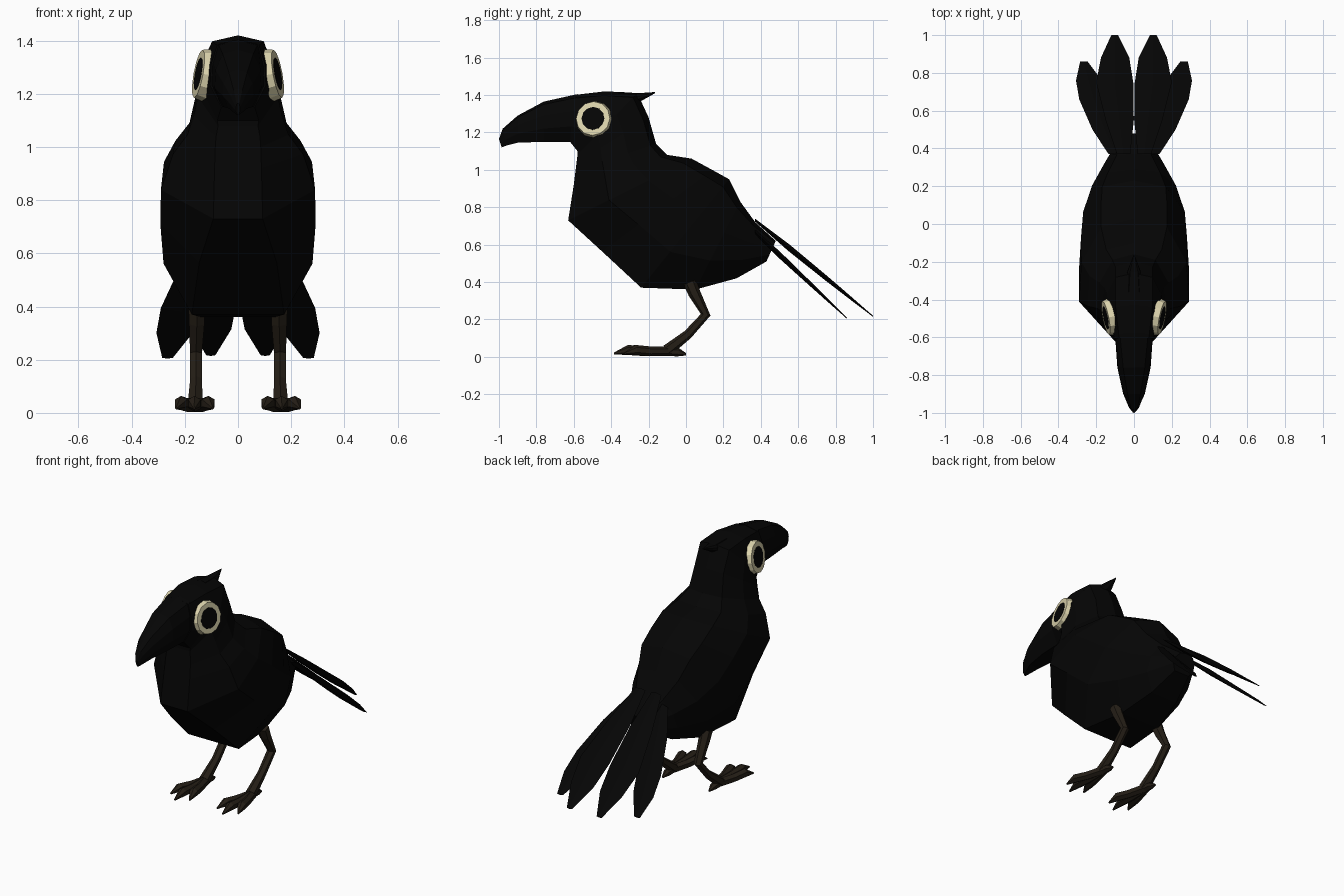
import bpy, bmesh
from mathutils import Vector, Matrix
from math import sin, cos, tau

if "Cube" in bpy.data.objects:
    bpy.data.objects.remove(bpy.data.objects["Cube"])


def material(name, rgb):
    m = bpy.data.materials.new(name)
    m.diffuse_color = (*rgb, 1)
    m.use_nodes = True
    m.node_tree.nodes["Principled BSDF"].inputs["Base Color"].default_value = m.diffuse_color
    return m


BLACK = material("black_feather", (0.0015, 0.0015, 0.0015))
BROWN = material("dark_brown", (0.018, 0.013, 0.008))
CREAM = material("cream", (0.72, 0.66, 0.42))


def finish(name, bm, mat, mirror=False):
    bmesh.ops.recalc_face_normals(bm, faces=bm.faces)
    me = bpy.data.meshes.new(name)
    bm.to_mesh(me)
    bm.free()
    me.materials.append(mat)
    ob = bpy.data.objects.new(name, me)
    bpy.context.collection.objects.link(ob)
    if mirror:
        ob.modifiers.new("mirror", 'MIRROR').use_mirror_merge = False
    return ob


def loft(bm, rings):
    """Skin closed rings of points and cap both ends."""
    vs = [[bm.verts.new(p) for p in r] for r in rings]
    n = len(vs[0])
    for a, b in zip(vs, vs[1:]):
        for i in range(n):
            j = (i + 1) % n
            bm.faces.new((a[i], a[j], b[j], b[i]))
    bm.faces.new(vs[0])
    bm.faces.new(vs[-1])


def section(low_y, low_z, up_y, up_z, w, low=.32, up=.6):
    """Cross-section from a lower/front point to an upper/back point;
    low and up are the width factors near those two ends."""
    half = [(0, low), (.33, 1), (.65, .96), (.93, up)]
    outline = half + [(1, 0)] + [(t, -f) for t, f in reversed(half)]
    a, b = Vector((0, low_y, low_z)), Vector((0, up_y, up_z))
    return [a.lerp(b, t) + Vector((w * f, 0, 0)) for t, f in outline]


def sections(name, rows):
    bm = bmesh.new()
    loft(bm, [section(*r) for r in rows])
    return finish(name, bm, BLACK)


# Head and body, from forehead round to the rump
sections("head_and_body", [
    (-.62, 1.15, -.60, 1.40, .105, .6, .75),
    (-.58, 1.10, -.43, 1.42, .13, .6, .75),
    (-.58, 1.08, -.26, 1.41, .15, .5, .66),
    (-.585, 1.04, -.20, 1.28, .165, .5, .6),
    (-.59, 1.00, -.16, 1.14, .19, .45),
    (-.60, .92, -.10, 1.08, .245, .36),
    (-.63, .73, .03, 1.06, .29),
    (-.45, .565, .14, 1.00, .292, .5),
    (-.24, .37, .23, .95, .28, .62),
    (.05, .36, .29, .83, .23, .6),
    (.27, .42, .37, .72, .155, .6),
    (.43, .51, .48, .62, .075, .7)])

# Beak, hooked slightly down at the tip
sections("beak", [
    (-.985, 1.12, -1.0, 1.165, .008),
    (-.96, 1.13, -.98, 1.22, .027, .6),
    (-.90, 1.145, -.90, 1.29, .057, .6),
    (-.76, 1.15, -.76, 1.365, .088, .6, .65),
    (-.60, 1.15, -.58, 1.405, .10, .6, .75)])

# Crest tuft behind the head
sections("crest", [
    (-.36, 1.34, -.36, 1.417, .045),
    (-.245, 1.365, -.255, 1.41, .035),
    (-.165, 1.41, -.165, 1.416, .003)])


# Tail feathers: thin diamond sections lying in a sloped plane
def feather(name, rows, y0, z0, slope):
    bm = bmesh.new()
    rings = []
    for y, x1, x2, h in rows:
        z = z0 + slope * (y - y0)
        m = (x1 + x2) / 2
        rings.append([(x1, y, z), (m, y, z + h), (x2, y, z), (m, y, z - h)])
    loft(bm, rings)
    finish(name, bm, BLACK, True)


feather("inner_tail_feathers", [
    (.37, .02, .09, .008), (.55, .001, .15, .02), (.75, .004, .20, .016),
    (.88, .025, .175, .01), (1.0, .085, .12, .003)], 1.0, .217, -.815)
feather("outer_tail_feathers", [
    (.37, .05, .135, .012), (.50, .09, .22, .02), (.66, .13, .29, .014),
    (.76, .17, .307, .009), (.86, .245, .285, .003)], .86, .207, -.94)


# Legs and toes: six-sided tubes
def tube(bm, pts, sides=6):
    ps = [Vector(p[:3]) for p in pts]
    rings = []
    for i, p in enumerate(ps):
        d = (ps[min(i + 1, len(ps) - 1)] - ps[max(i - 1, 0)]).normalized()
        u = d.cross(Vector((1, 0, 0))).normalized()
        v = d.cross(u)
        rings.append([p + pts[i][3] * (u * cos(tau * k / sides) + v * sin(tau * k / sides))
                      for k in range(sides)])
    loft(bm, rings)


bm = bmesh.new()
tube(bm, [(.155, .02, .40, .036), (.155, .045, .34, .033), (.158, .105, .225, .026),
          (.158, .01, .12, .025), (.16, -.10, .035, .032)])
finish("legs", bm, BROWN, True)

bm = bmesh.new()
for x, y in ((.095, -.34), (.165, -.385), (.232, -.33)):
    a, b = Vector((.16, -.08, .03)), Vector((x, y, .018))
    mid, near = a.lerp(b, .45), a.lerp(b, .75)
    tube(bm, [(*a, .026), (mid.x, mid.y, .03, .026), (near.x, near.y, .037, .027), (*b, .005)])
tube(bm, [(.16, -.12, .03, .026), (.16, -.04, .025, .022), (.16, .0, .013, .006)])
finish("toes", bm, BROWN, True)


# Eyes: cream ring and black pupil, turned slightly forward and up
def eye_disc(name, r1, r2, depth, offset, mat):
    n = Vector((1, -.2, .18)).normalized()
    mtx = Matrix.Translation(Vector((.132, -.494, 1.272)) + n * offset) @ \
        n.to_track_quat('Z', 'Y').to_matrix().to_4x4()
    bm = bmesh.new()
    bmesh.ops.create_cone(bm, cap_ends=True, segments=12, radius1=r1, radius2=r2,
                          depth=depth, matrix=mtx)
    finish(name, bm, mat, True)


eye_disc("eye_rings", .1, .092, .036, 0, CREAM)
eye_disc("pupils", .064, .062, .02, .0095, BLACK)
